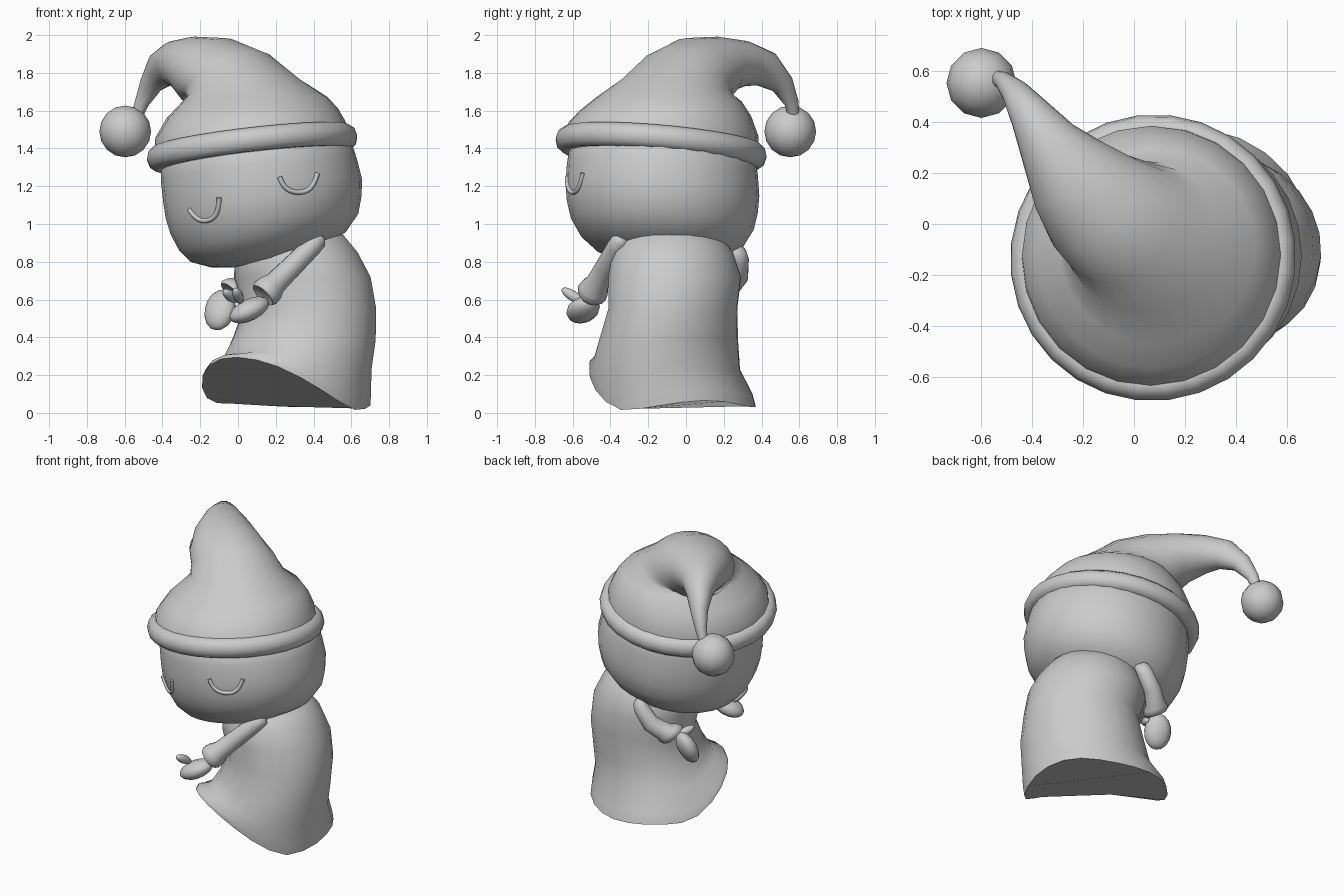
import bpy, bmesh, math
from mathutils import Vector, Matrix
from mathutils.bvhtree import BVHTree

if "Cube" in bpy.data.objects:
    bpy.data.objects.remove(bpy.data.objects["Cube"])

clay = bpy.data.materials.new("clay_grey")
clay.use_nodes = True
GREY = (0.6, 0.6, 0.6, 1)
clay.diffuse_color = GREY
clay.node_tree.nodes["Principled BSDF"].inputs["Base Color"].default_value = GREY


def finish(name, bm, angle=60):
    """Turn a bmesh into a smooth shaded, coloured object."""
    bmesh.ops.recalc_face_normals(bm, faces=bm.faces)
    mesh = bpy.data.meshes.new(name)
    bm.to_mesh(mesh)
    bm.free()
    mesh.shade_smooth()
    mesh.set_sharp_from_angle(angle=math.radians(angle))
    mesh.materials.append(clay)
    obj = bpy.data.objects.new(name, mesh)
    bpy.context.collection.objects.link(obj)
    return obj


def loft(name, sections, sides=24, ref=(1, 1, 0), lift=None, closed=False):
    """Skin elliptical sections: (centre, normal, radius_u, radius_v)."""
    bm = bmesh.new()
    rings = []
    for i, (centre, normal, ru, rv) in enumerate(sections):
        n = Vector(normal).normalized()
        u = Vector(ref) - n * n.dot(Vector(ref))
        u.normalize()
        v = n.cross(u)
        ring = []
        for k in range(sides):
            a = math.tau * k / sides
            p = Vector(centre) + u * ru * math.cos(a) + v * rv * math.sin(a)
            if lift:
                p.z += lift(i, a)
            ring.append(bm.verts.new(p))
        rings.append(ring)
    pairs = list(zip(rings, rings[1:]))
    if closed:
        pairs.append((rings[-1], rings[0]))
    for low, high in pairs:
        for k in range(sides):
            j = (k + 1) % sides
            bm.faces.new((low[k], low[j], high[j], high[k]))
    if not closed:
        bm.faces.new(rings[0])
        bm.faces.new(rings[-1])
    return finish(name, bm)


def blob(name, centre, radii, axis=(0, 0, 1), segments=12):
    """Ellipsoid whose third radius lies along axis."""
    bm = bmesh.new()
    turn = Vector(axis).to_track_quat('Z', 'Y').to_matrix().to_4x4()
    matrix = Matrix.Translation(centre) @ turn @ Matrix.Diagonal((*radii, 1))
    bmesh.ops.create_uvsphere(bm, u_segments=segments, v_segments=segments // 2 + 2,
                              radius=1, matrix=matrix)
    return finish(name, bm)


# Robe-like body, its hem lifted at one front corner and gently elsewhere
UP = (0, 0, 1)
HEM_LIFT = (0.28, 0.23, 0.1, 0.03)


def hem_lift(ring, angle):
    if ring >= len(HEM_LIFT):
        return 0

    def wave(degrees, power):
        return max(0, math.cos(angle - math.radians(degrees))) ** power

    return HEM_LIFT[ring] * (wave(-87, 1.5) + 0.2 * wave(62, 4) + 0.15 * wave(187, 1))


loft("body", [
    ((0.255, -0.07, 0.01), UP, 0.455, 0.435),
    ((0.265, -0.08, 0.08), UP, 0.45, 0.425),
    ((0.31, -0.10, 0.22), UP, 0.41, 0.375),
    ((0.35, -0.09, 0.38), UP, 0.395, 0.35),
    ((0.38, -0.07, 0.55), UP, 0.365, 0.33),
    ((0.34, -0.06, 0.72), UP, 0.375, 0.34),
    ((0.31, -0.07, 0.85), UP, 0.33, 0.315),
    ((0.30, -0.07, 0.94), UP, 0.265, 0.25),
    ((0.29, -0.06, 0.99), UP, 0.15, 0.14),
], ref=(0.8, -0.6, 0), lift=hem_lift)

# Tilted, slightly sheared head: centre x, centre z, radius
HEAD_TILT = (-0.11, 0.06, 1)
HEAD = [(0.10, 0.785, 0.12), (0.10, 0.80, 0.25), (0.105, 0.84, 0.36), (0.13, 0.91, 0.445),
        (0.14, 1.0, 0.50), (0.135, 1.09, 0.522), (0.13, 1.18, 0.53), (0.11, 1.29, 0.522),
        (0.095, 1.39, 0.505), (0.08, 1.46, 0.42)]
head = loft("head", [((x, -0.125, z), HEAD_TILT, r, r * 0.97) for x, z, r in HEAD],
            sides=28, ref=(1, 0, 0))

# Closed eyes: thin arcs laid on the face
face = BVHTree.FromObject(head, bpy.context.evaluated_depsgraph_get())


def closed_eye(name, points):
    curve = bpy.data.curves.new(name, 'CURVE')
    curve.dimensions = '3D'
    curve.bevel_depth = 0.013
    curve.bevel_resolution = 2
    curve.use_fill_caps = True
    spline = curve.splines.new('NURBS')
    spline.points.add(len(points) - 1)
    for point, (x, z) in zip(spline.points, points):
        hit = face.ray_cast(Vector((x, -2, z)), Vector((0, 1, 0)))[0]
        point.co = (x, hit.y - 0.004, z, 1)
    spline.use_endpoint_u = True
    spline.order_u = 3
    curve.materials.append(clay)
    bpy.context.collection.objects.link(bpy.data.objects.new(name, curve))


closed_eye("left_eye", [(0.22, 1.25), (0.24, 1.19), (0.32, 1.16), (0.40, 1.19), (0.42, 1.27)])
closed_eye("right_eye", [(-0.26, 1.08), (-0.23, 1.03), (-0.16, 1.01), (-0.10, 1.06), (-0.10, 1.14)])

# Rolled hat brim
BRIM = Vector((0.075, -0.132, 1.403))
HAT_TILT = Vector((-0.115, 0.09, 1)).normalized()
ROLL = [(0.505 + 0.058 * math.cos(math.tau * k / 10), 0.066 * math.sin(math.tau * k / 10))
        for k in range(10)]
loft("hat_brim", [(BRIM + HAT_TILT * h, HAT_TILT, r, r) for r, h in ROLL],
     sides=28, closed=True)

# Floppy hat, slumped in a fold, bending over to the back and drooping
loft("hat", [
    (BRIM + HAT_TILT * 0.03, HAT_TILT, 0.515, 0.515),
    ((0.065, -0.12, 1.50), (-0.09, 0.07, 1), 0.505, 0.505),
    ((0.075, -0.11, 1.585), (-0.06, 0.03, 1), 0.455, 0.455),
    ((0.09, -0.09, 1.66), (-0.03, 0.03, 1), 0.385, 0.385),
    ((0.03, -0.05, 1.72), (-0.15, 0.12, 1), 0.30, 0.305),
    ((-0.05, 0.01, 1.78), (-0.4, 0.35, 0.8), 0.265, 0.24),
    ((-0.15, 0.08, 1.81), (-0.6, 0.55, 0.5), 0.235, 0.205),
    ((-0.25, 0.19, 1.845), (-0.65, 0.7, 0.2), 0.185, 0.15),
    ((-0.335, 0.31, 1.85), (-0.6, 0.75, -0.05), 0.125, 0.12),
    ((-0.40, 0.42, 1.82), (-0.5, 0.7, -0.5), 0.085, 0.10),
    ((-0.46, 0.51, 1.74), (-0.4, 0.5, -0.9), 0.055, 0.065),
    ((-0.51, 0.56, 1.64), (-0.4, 0.3, -1), 0.035, 0.04),
    ((-0.54, 0.57, 1.56), (-0.4, 0.2, -1), 0.03, 0.03),
])

# Pompom on the tip
blob("hat_pompom", (-0.597, 0.552, 1.49), (0.137, 0.137, 0.137), segments=12)


# Arms: bent sleeve with flared cuff, mitten and thumb
def arm(side, shoulder, cuff, bend, hand, hand_axis, thumb, thumb_axis):
    a, b = Vector(shoulder), Vector(cuff)
    d = b - a
    shape = [(-0.08, 0.025), (-0.03, 0.045), (0.1, 0.052), (0.5, 0.057), (0.8, 0.062),
             (0.9, 0.078), (0.98, 0.082), (1.03, 0.07), (1.0, 0.045)]
    loft(side + "_sleeve",
         [(a + d * t + Vector(bend) * math.sin(math.pi * t), d, r, r) for t, r in shape], sides=14)
    blob(side + "_hand", hand, (0.088, 0.058, 0.115), hand_axis)
    blob(side + "_thumb", thumb, (0.028, 0.028, 0.07), thumb_axis)


arm("left", (0.42, -0.35, 0.91), (0.14, -0.50, 0.63), (0, 0, 0),
    (0.06, -0.545, 0.545), (-1, -0.3, -0.5), (0.0, -0.60, 0.62), (-0.2, -0.8, 0.5))
arm("right", (0.17, 0.28, 0.85), (-0.03, 0.18, 0.64), (0.01, 0.045, -0.02),
    (-0.095, 0.12, 0.545), (-0.2, -0.4, -1), (-0.04, 0.07, 0.62), (-0.5, -0.8, 0.4))
